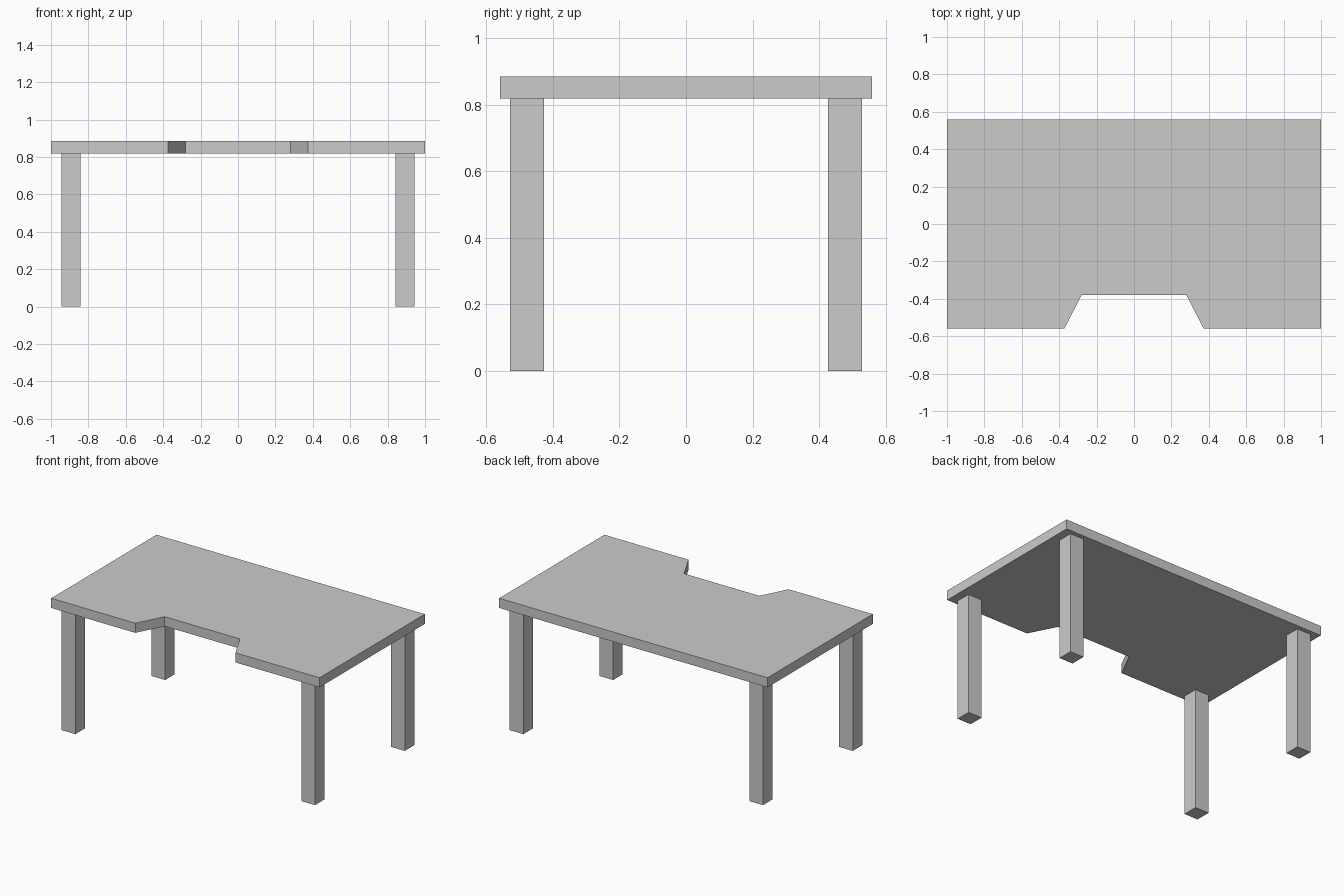
import bpy
import bmesh

if "Cube" in bpy.data.objects:
    bpy.data.objects.remove(bpy.data.objects["Cube"])

TOP_Z, UNDER_Z = 0.885, 0.82


def prism(name, outline, z0, z1):
    """Extrude a flat xy outline from z0 up to z1."""
    bm = bmesh.new()
    base = bm.faces.new([bm.verts.new((x, y, z0)) for x, y in outline])
    ext = bmesh.ops.extrude_face_region(bm, geom=[base], use_keep_orig=True)
    top = [g for g in ext["geom"] if isinstance(g, bmesh.types.BMVert)]
    bmesh.ops.translate(bm, verts=top, vec=(0, 0, z1 - z0))
    bmesh.ops.recalc_face_normals(bm, faces=bm.faces[:])
    mesh = bpy.data.meshes.new(name)
    bm.to_mesh(mesh)
    bm.free()
    obj = bpy.data.objects.new(name, mesh)
    bpy.context.collection.objects.link(obj)
    return obj


# Tabletop with a tapered notch in the front edge (right half, mirrored)
half = [(0.28, -0.38), (0.373, -0.56), (1.0, -0.56), (1.0, 0.56)]
outline = half + [(-x, y) for x, y in reversed(half)]
prism("tabletop", outline, UNDER_Z, TOP_Z)

# Four square legs
LEG_X, LEG_Y, R = 0.893, 0.478, 0.051
for side, sx in (("left", -1), ("right", 1)):
    for end, sy in (("front", -1), ("back", 1)):
        cx, cy = sx * LEG_X, sy * LEG_Y
        square = [(cx - R, cy - R), (cx + R, cy - R),
                  (cx + R, cy + R), (cx - R, cy + R)]
        prism(f"{end}_{side}_leg", square, 0.0, UNDER_Z)
